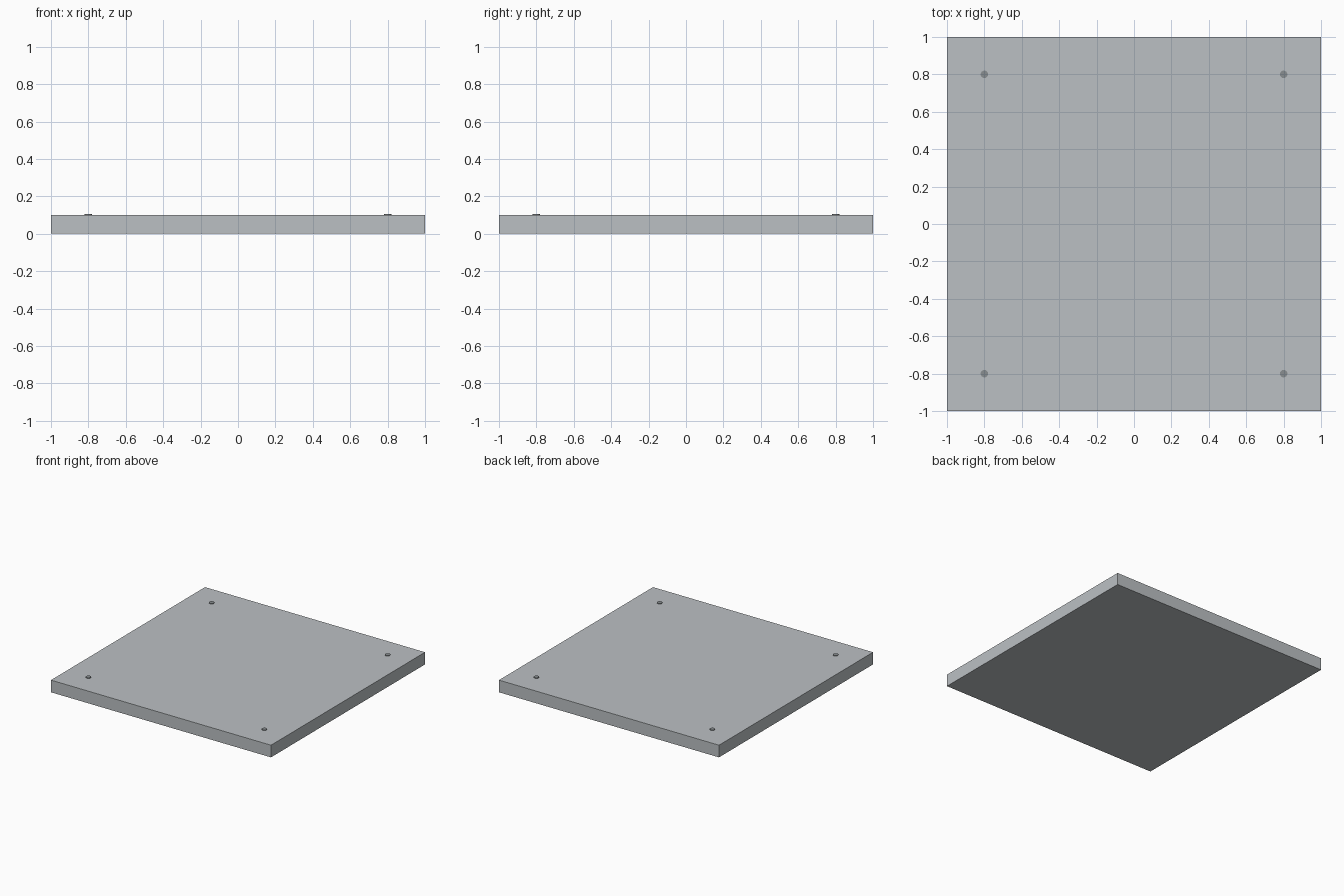
import bpy

if "Cube" in bpy.data.objects:
    bpy.data.objects.remove(bpy.data.objects["Cube"])


def material(name, rgb):
    m = bpy.data.materials.new(name)
    m.diffuse_color = (*rgb, 1.0)
    m.use_nodes = True
    m.node_tree.nodes["Principled BSDF"].inputs["Base Color"].default_value = m.diffuse_color
    return m


plate_grey = material("plate_grey", (0.50, 0.53, 0.55))
bolt_grey = material("bolt_grey", (0.25, 0.27, 0.28))

# Flat square base plate
bpy.ops.mesh.primitive_cube_add(size=1, location=(0, 0, 0.05))
plate = bpy.context.object
plate.name = "base_plate"
plate.scale = (2, 2, 0.1)
bpy.ops.object.transform_apply(location=False, rotation=False, scale=True)
plate.data.materials.append(plate_grey)

# Bolt heads set into the four corners, standing just proud of the plate
TOP, DEPTH = 0.105, 0.03
for side, x in (("left", -0.8), ("right", 0.8)):
    for end, y in (("front", -0.8), ("back", 0.8)):
        bpy.ops.mesh.primitive_cylinder_add(
            vertices=24, radius=0.02, depth=DEPTH, location=(x, y, TOP - DEPTH / 2))
        bolt = bpy.context.object
        bolt.name = f"bolt_{end}_{side}"
        bolt.data.materials.append(bolt_grey)
        bpy.ops.object.shade_smooth_by_angle()
